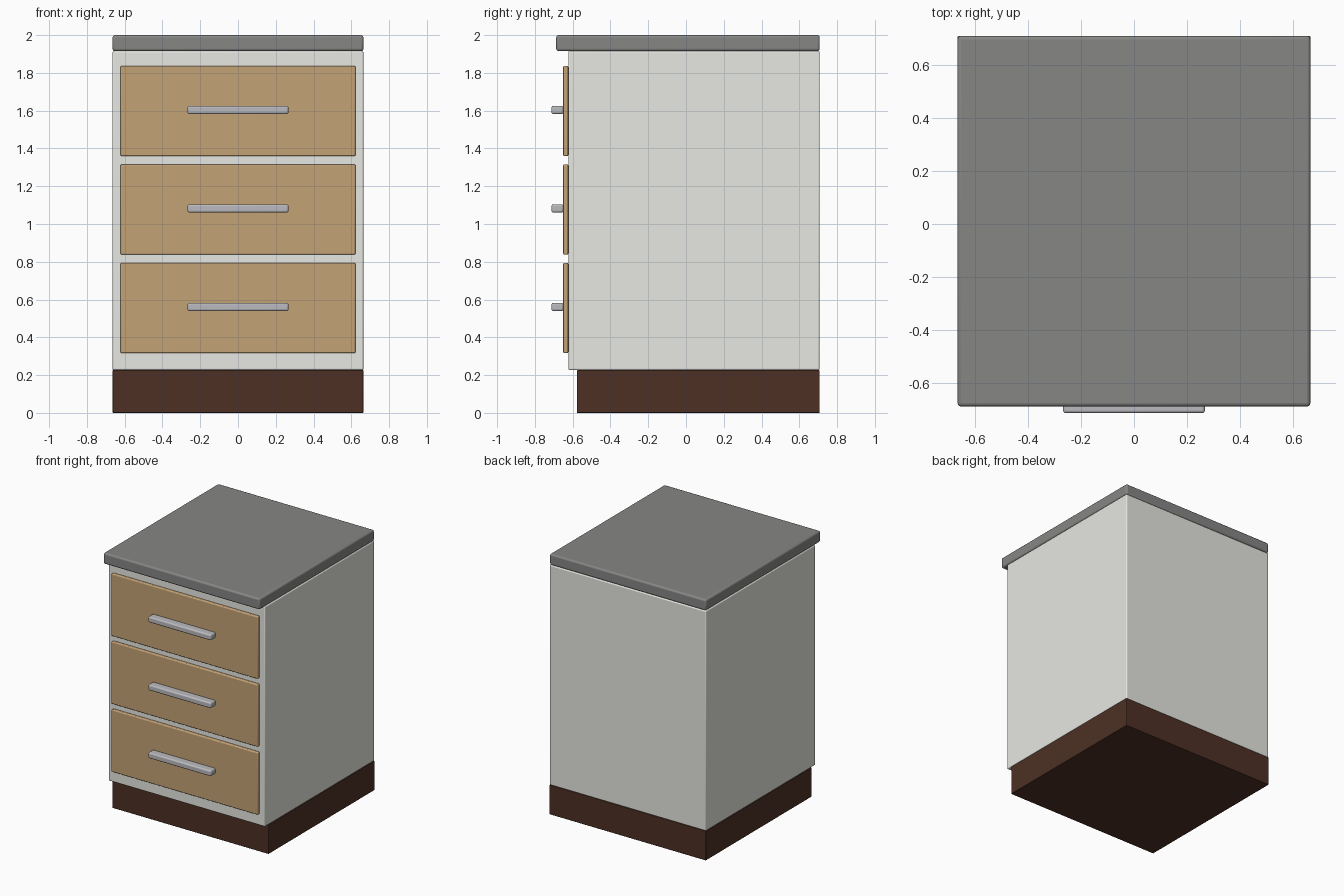
import bpy
import math

if "Cube" in bpy.data.objects:
    bpy.data.objects.remove(bpy.data.objects["Cube"])


def material(name, rgb):
    m = bpy.data.materials.new(name)
    m.diffuse_color = (*rgb, 1)
    m.use_nodes = True
    m.node_tree.nodes["Principled BSDF"].inputs["Base Color"].default_value = m.diffuse_color
    return m


def box(name, x, y, z, bevel, mat, segments=3):
    """Rounded box spanning the (min, max) ranges x, y and z."""
    spans = (x, y, z)
    bpy.ops.mesh.primitive_cube_add(size=1, location=[(a + b) / 2 for a, b in spans])
    o = bpy.context.object
    o.name = name
    o.scale = [b - a for a, b in spans]
    bpy.ops.object.transform_apply(location=False, rotation=False, scale=True)
    o.data.materials.append(mat)
    mod = o.modifiers.new("rounded_edges", 'BEVEL')
    mod.width = bevel
    mod.segments = segments
    bpy.ops.object.shade_smooth_by_angle(angle=math.radians(35))
    return o


white = material("painted_white", (0.80, 0.80, 0.76))
wood = material("light_wood", (0.55, 0.36, 0.18))
brown = material("dark_plinth", (0.075, 0.03, 0.018))
stone = material("grey_worktop", (0.24, 0.24, 0.235))
metal = material("handle_metal", (0.50, 0.50, 0.53))

W, BACK = 0.664, 0.708

# Plinth, carcass and worktop
box("plinth", (-W, W), (-0.578, BACK), (0, 0.226), 0.004, brown)
box("cabinet_body", (-W, W), (-0.623, BACK), (0.226, 1.915), 0.008, white)
box("worktop", (-W, W), (-0.687, BACK), (1.915, 2.0), 0.013, stone)

# Three drawers with bar handles
for i in range(3):
    zc = 0.555 + i * 0.5215
    box(f"drawer_front_{i + 1}", (-0.622, 0.622), (-0.650, -0.623),
        (zc - 0.239, zc + 0.239), 0.007, wood)
    box(f"drawer_handle_{i + 1}", (-0.267, 0.267), (-0.712, -0.649),
        (zc - 0.016, zc + 0.028), 0.010, metal)
